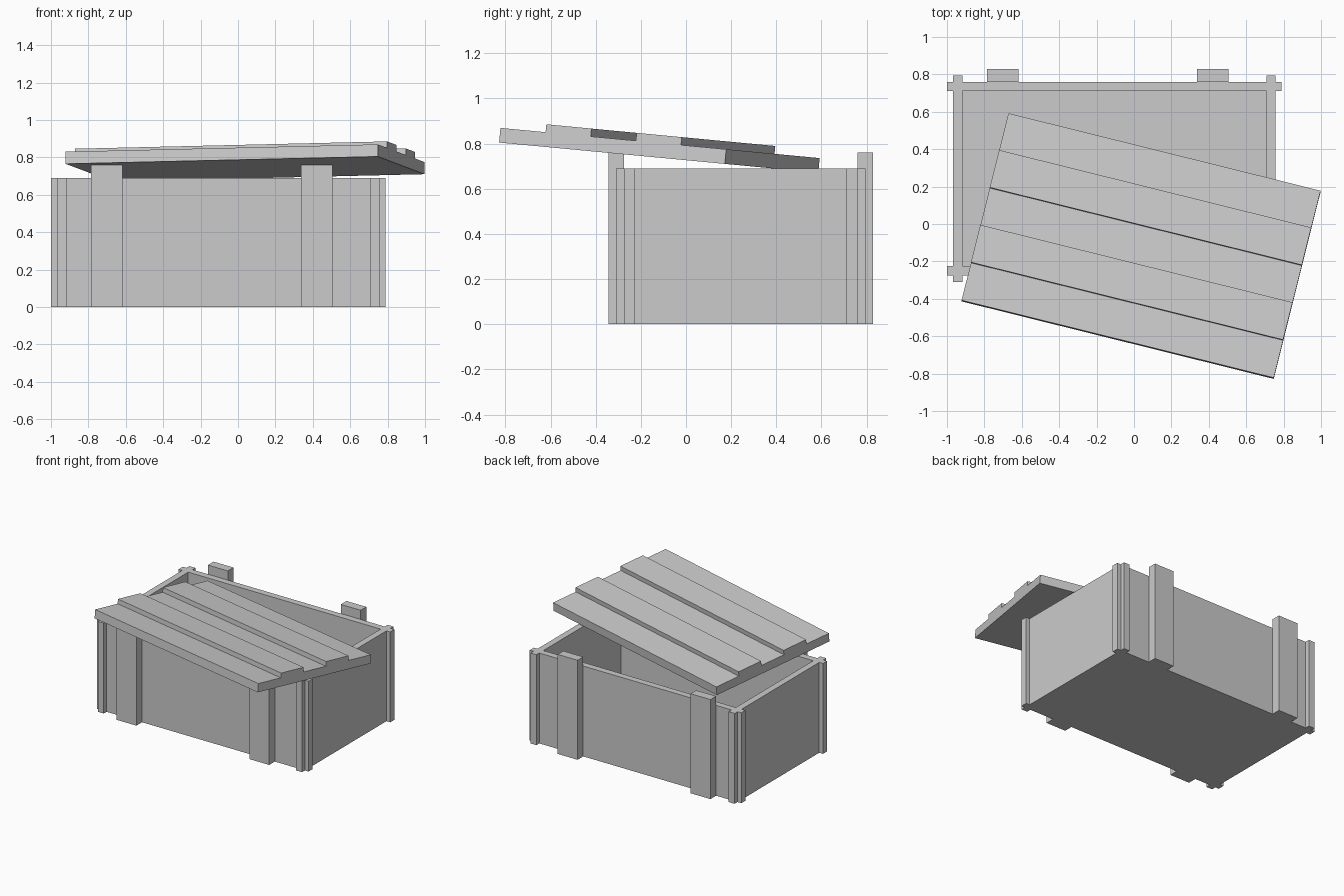
import bpy, bmesh
from math import radians
from mathutils import Matrix

if "Cube" in bpy.data.objects:
    bpy.data.objects.remove(bpy.data.objects["Cube"])

CX, CY = -0.105, 0.2425      # crate centre
IX, IY = 0.8125, 0.4675      # inner half sizes
T = 0.05                     # board thickness
TAB = 0.035                  # overhang of the interlocking boards
H, STRAP_H = 0.69, 0.76


def box(name, x0, x1, y0, y1, z0, z1):
    """Box from bounds; x and y are relative to the crate centre."""
    bm = bmesh.new()
    bmesh.ops.create_cube(bm, size=1)
    size = (x1 - x0, y1 - y0, z1 - z0)
    bmesh.ops.scale(bm, vec=size, verts=bm.verts)
    mesh = bpy.data.meshes.new(name)
    bm.to_mesh(mesh)
    bm.free()
    ob = bpy.data.objects.new(name, mesh)
    ob.location = (CX + (x0 + x1) / 2, CY + (y0 + y1) / 2, (z0 + z1) / 2)
    bpy.context.collection.objects.link(ob)
    return ob


def side(s, a, b):
    """Mirror an interval to the s side of the centre."""
    return sorted((s * a, s * b))


# Floor
box("floor", -IX, IX, -IY, IY, 0, T)

# Long walls with overhanging ends, and the straps fixed on them
for s, where in ((-1, "front"), (1, "back")):
    box(f"{where}_wall", -IX - T - TAB * 0.9, IX + T + TAB * 0.9,
        *side(s, IY, IY + T), 0, H)
    for x, lr in ((-0.5975, "left"), (0.525, "right")):
        box(f"{where}_{lr}_strap", x - 0.084, x + 0.084,
            *side(s, IY + T, IY + T + 0.068), 0, STRAP_H)

# Short walls, with tabs poking through the long walls
for s, where in ((-1, "left"), (1, "right")):
    xs = side(s, IX, IX + T)
    box(f"{where}_wall", *xs, -IY, IY, 0, H)
    for t, fb in ((-1, "front"), (1, "back")):
        box(f"{where}_{fb}_tab", *xs, *side(t, IY + T, IY + T + TAB), 0, H)

# Lid: stepped plank profile extruded along its length
L, W, LOW, HIGH = 1.72, 1.035, 0.065, 0.10
profile = [(W / 2, 0), (-W / 2, 0)]
for i in range(5):
    z = HIGH if i % 2 else LOW
    profile += [(-W / 2 + W * i / 5, z), (-W / 2 + W * (i + 1) / 5, z)]
bm = bmesh.new()
face = bm.faces.new([bm.verts.new((-L / 2, y, z)) for y, z in profile])
ext = bmesh.ops.extrude_face_region(bm, geom=[face], use_keep_orig=True)
moved = [g for g in ext["geom"] if isinstance(g, bmesh.types.BMVert)]
bmesh.ops.translate(bm, vec=(L, 0, 0), verts=moved)
bmesh.ops.recalc_face_normals(bm, faces=bm.faces)
mesh = bpy.data.meshes.new("lid")
bm.to_mesh(mesh)
bm.free()
lid = bpy.data.objects.new("lid", mesh)
bpy.context.collection.objects.link(lid)
lid.matrix_world = (Matrix.Translation((0.038, -0.121, 0.738))
                    @ Matrix.Rotation(radians(-5.4), 4, 'X')
                    @ Matrix.Rotation(radians(-14), 4, 'Z'))
